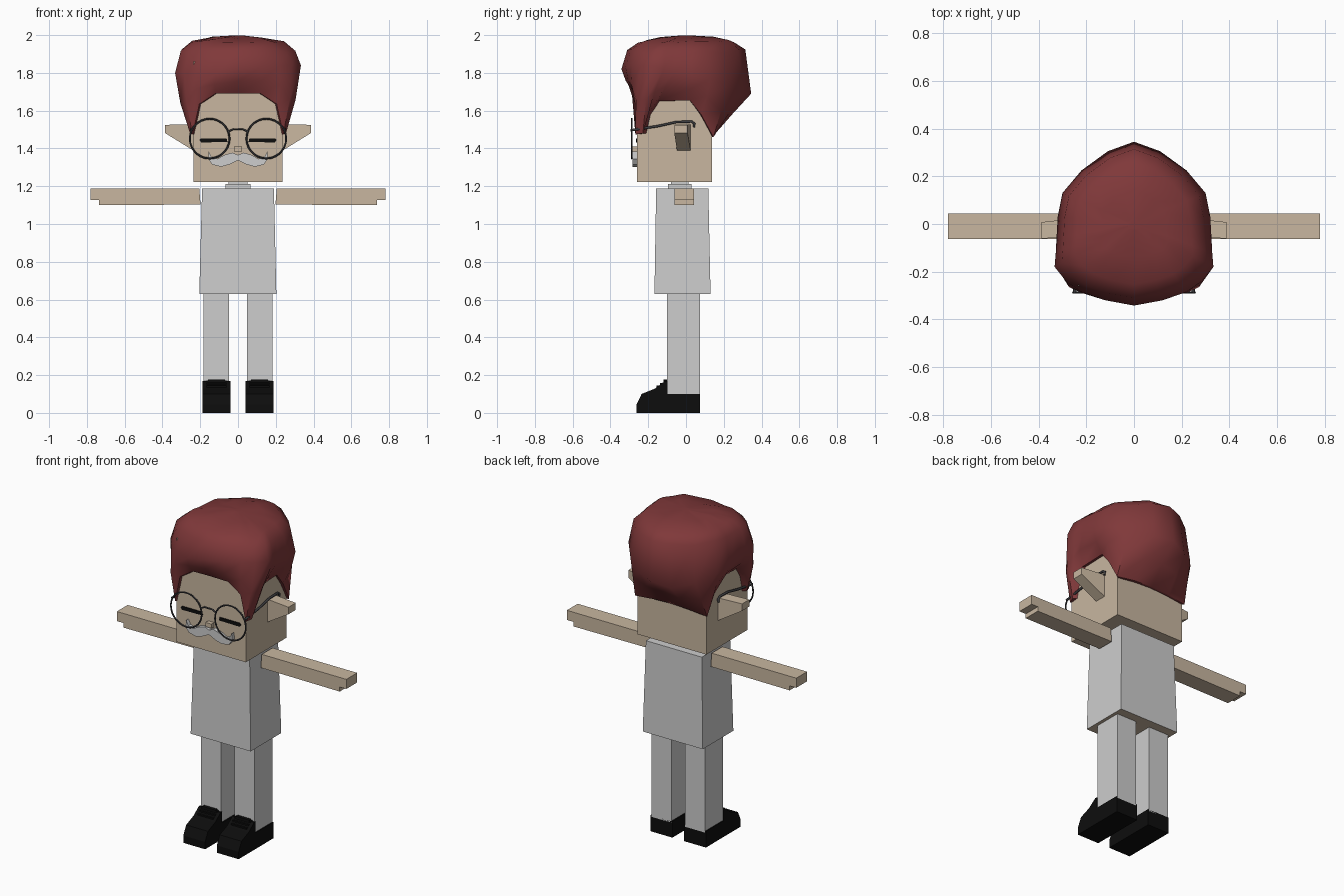
import bpy, bmesh, math, random
from mathutils import Vector

if "Cube" in bpy.data.objects:
    bpy.data.objects.remove(bpy.data.objects["Cube"], do_unlink=True)
random.seed(4)


def material(name, *rgb):
    m = bpy.data.materials.new(name)
    m.use_nodes = True
    m.diffuse_color = (*rgb, 1)
    m.node_tree.nodes["Principled BSDF"].inputs["Base Color"].default_value = (*rgb, 1)
    return m


SKIN = material("skin", .58, .47, .35)
CLOTH = material("light_grey", .61, .61, .61)
HAIR = material("auburn_hair", .215, .04, .042)
BLACK = material("black", .004, .004, .004)
METAL = material("dark_grey_metal", .045, .045, .05)
SIDES = (("left", 1), ("right", -1))


def loft(name, rings, mat, caps=True, smooth=False):
    """Skin a stack of equal-length closed rings."""
    bm = bmesh.new()
    loops = [[bm.verts.new(p) for p in ring] for ring in rings]
    n = len(loops[0])
    for a, b in zip(loops, loops[1:]):
        for i in range(n):
            j = (i + 1) % n
            bm.faces.new((a[i], a[j], b[j], b[i]))
    if caps:
        bm.faces.new(loops[0])
        bm.faces.new(loops[-1])
    bmesh.ops.recalc_face_normals(bm, faces=bm.faces)
    for f in bm.faces:
        f.smooth = smooth
    me = bpy.data.meshes.new(name)
    bm.to_mesh(me)
    bm.free()
    me.materials.append(mat)
    ob = bpy.data.objects.new(name, me)
    bpy.context.collection.objects.link(ob)
    return ob


def rect(x0, x1, y0, y1, z):
    return [(x0, y0, z), (x1, y0, z), (x1, y1, z), (x0, y1, z)]


def box(name, x0, x1, y0, y1, z0, z1, mat):
    return loft(name, [rect(x0, x1, y0, y1, z0), rect(x0, x1, y0, y1, z1)], mat)


def along_x(name, yz, x0, x1, mat):
    return loft(name, [[(x, y, z) for y, z in yz] for x in (x0, x1)], mat)


def along_y(name, xz, y0, y1, mat):
    return loft(name, [[(x, y, z) for x, z in xz] for y in (y0, y1)], mat)


def wire(name, points, radius, mat):
    cu = bpy.data.curves.new(name, "CURVE")
    cu.dimensions = "3D"
    cu.bevel_depth = radius
    cu.bevel_resolution = 1
    cu.use_fill_caps = True
    sp = cu.splines.new("POLY")
    sp.points.add(len(points) - 1)
    for p, co in zip(sp.points, points):
        p.co = (*co, 1)
    cu.materials.append(mat)
    ob = bpy.data.objects.new(name, cu)
    bpy.context.collection.objects.link(ob)
    return ob


# Body: flared tunic with a bare underside, stepped collar, block head
tunic = loft("tunic", [rect(-.205, .203, -.167, .13, .63),
                       rect(-.19, .19, -.158, .118, 1.187)], CLOTH)
tunic.data.materials.append(SKIN)
for f in tunic.data.polygons:
    f.material_index = int(f.normal.z < -.5)
box("collar", -.067, .065, -.095, .028, 1.18, 1.213, CLOTH)
box("neck", -.05, .05, -.08, .012, 1.2, 1.23, CLOTH)
box("head", -.235, .235, -.26, .137, 1.222, 1.86, SKIN)
box("nose", -.02, .02, -.287, -.255, 1.383, 1.409, SKIN)

# Limbs, ears, eyes and shoes
SHOE = [(-.262, 0), (-.262, .045), (-.235, .1), (-.165, .128), (-.112, .168),
        (-.098, .168), (-.098, .1), (.075, .1), (.075, 0)]
for side, s in SIDES:
    arm = [(.205, 1.187), (.78, 1.187), (.78, 1.128), (.735, 1.128), (.735, 1.1), (.198, 1.103)]
    along_y(side + "_arm", [(s * x, z) for x, z in arm], -.062, .043, SKIN)
    box(side + "_leg", s * .047, s * .183, -.1, .075, .09, .64, CLOTH)
    along_x(side + "_shoe", SHOE, s * .04, s * .188, BLACK)
    box(side + "_shoe_tongue", s * .07, s * .16, -.12, -.1, .14, .178, BLACK)
    for i in range(3):
        y, z = -.155 + .018 * i, .13 + .014 * i
        box(f"{side}_shoe_lace_{i + 1}", s * .06, s * .168, y, y + .02, z, z + .014, BLACK)
    base = [(.23, -.047, 1.385), (.23, .025, 1.385), (.23, .025, 1.528), (.23, -.047, 1.528)]
    tip = [(.387, -.062, 1.482), (.387, .008, 1.482), (.387, .008, 1.525), (.387, -.062, 1.525)]
    loft(side + "_ear", [[(s * x, y, z) for x, y, z in r] for r in (base, tip)], SKIN)
    lid = [(.056, 1.434), (.06, 1.453), (.195, 1.453), (.205, 1.446), (.195, 1.432)]
    along_y(side + "_closed_eye", [(s * x, z) for x, z in lid], -.266, -.258, BLACK)

# Moustache with upturned tips
half = [(.03, 1.378), (.07, 1.366), (.11, 1.345), (.14, 1.355), (.155, 1.385),
        (.158, 1.345), (.138, 1.315), (.09, 1.303), (.045, 1.315)]
along_y("moustache", [(0, 1.366)] + half + [(0, 1.338)]
        + [(-x, z) for x, z in reversed(half)], -.283, -.257, CLOTH)

# Spectacles: round rims, arched bridge, hooked temples
for side, s in SIDES:
    bpy.ops.mesh.primitive_torus_add(location=(s * .15, -.288, 1.452), rotation=(math.pi / 2, 0, 0),
                                     major_radius=.105, minor_radius=.005,
                                     major_segments=28, minor_segments=6)
    rim = bpy.context.object
    rim.name = side + "_spectacle_rim"
    rim.data.materials.append(METAL)
    temple = [(.248, -.288, 1.497), (.25, -.15, 1.518), (.25, -.05, 1.54),
              (.25, .03, 1.542), (.25, .044, 1.532), (.25, .042, 1.512)]
    wire(side + "_spectacle_temple", [(s * x, y, z) for x, y, z in temple], .007, METAL)
wire("spectacle_bridge", [(-.05, -.288, 1.49), (-.025, -.288, 1.502),
                          (.025, -.288, 1.502), (.05, -.288, 1.49)], .005, METAL)

# Hair: half hemline and half bulge line, front centre to back centre
HEM = [(0, -.27, 1.692), (.12, -.27, 1.69), (.205, -.27, 1.635), (.24, -.268, 1.475),
       (.254, -.228, 1.48), (.25, -.2, 1.58), (.25, -.15, 1.65), (.25, .02, 1.655),
       (.25, .08, 1.58), (.245, .145, 1.46), (.12, .152, 1.475), (0, .152, 1.48)]
BULGE = [(0, -.342, 1.82), (.12, -.32, 1.83), (.22, -.285, 1.84), (.285, -.24, 1.84),
         (.333, -.18, 1.84), (.328, -.12, 1.82), (.325, -.06, 1.8), (.32, .03, 1.78),
         (.3, .13, 1.77), (.22, .225, 1.73), (.11, .305, 1.7), (0, .345, 1.69)]


def full(line, drop=0):
    right = [Vector((-x, y, z - drop)) for x, y, z in reversed(line[1:-1])]
    return [Vector(p) for p in line] + right


def scaled(ring, k, z=None, jitter=0):
    return [Vector((p.x * k, p.y * k, (p.z if z is None else z)
                    + random.uniform(-jitter, jitter))) for p in ring]


hem, bulge = full(HEM), full(BULGE, .04)
middle = []
for h, b in zip(hem, bulge):
    m = h.lerp(b, .5)
    k = 1.04 if m.y < .15 else 1.0
    middle.append(Vector((m.x * k, m.y * k, m.z)))
rings = [scaled(hem, .9), hem, middle, bulge,
         scaled(bulge, .91, 1.915, .012), scaled(bulge, .74, 1.966, .008),
         scaled(bulge, .42, 1.986, .006), scaled(bulge, .08, 1.998)]
hair = loft("hair", rings, HAIR, smooth=True)

# Keep the hem crisp while the mass stays soft
bpy.ops.object.select_all(action="DESELECT")
hair.select_set(True)
bpy.context.view_layer.objects.active = hair
bpy.ops.object.shade_smooth_by_angle(angle=math.radians(50))
